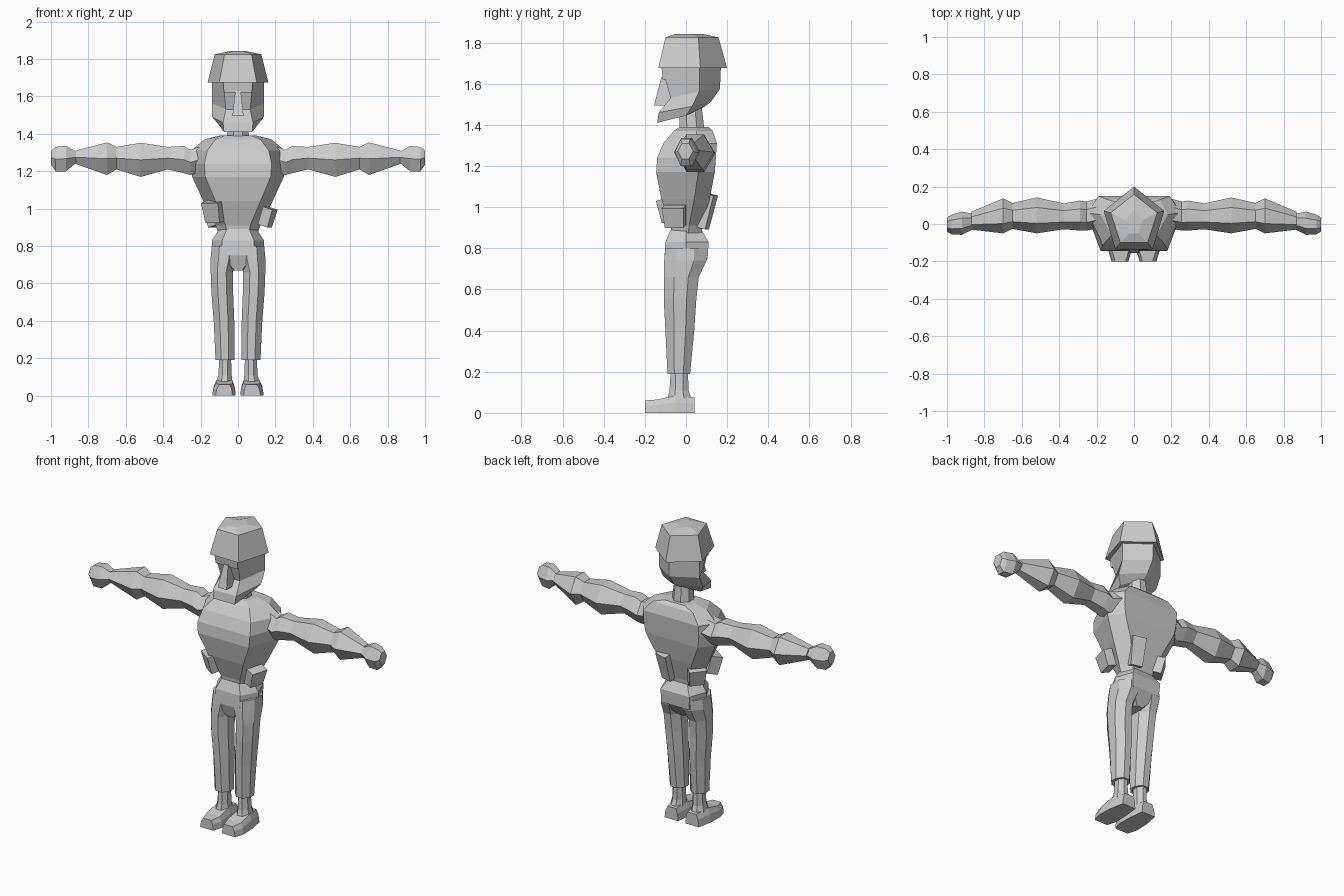
import bpy, bmesh, math
from mathutils import Matrix, Vector

if "Cube" in bpy.data.objects:
    bpy.data.objects.remove(bpy.data.objects["Cube"])

grey = bpy.data.materials.new("plain_grey")
grey.diffuse_color = (0.6, 0.6, 0.6, 1)
grey.use_nodes = True
grey.node_tree.nodes["Principled BSDF"].inputs["Base Color"].default_value = grey.diffuse_color


def loft(name, rings):
    """Skin a list of equal-sized point rings and cap both ends."""
    bm = bmesh.new()
    vs = [[bm.verts.new(p) for p in r] for r in rings]
    n = len(vs[0])
    for a, b in zip(vs, vs[1:]):
        for i in range(n):
            j = (i + 1) % n
            bm.faces.new((a[i], a[j], b[j], b[i]))
    bm.faces.new(vs[0])
    bm.faces.new(vs[-1])
    bmesh.ops.recalc_face_normals(bm, faces=bm.faces)
    me = bpy.data.meshes.new(name)
    bm.to_mesh(me)
    bm.free()
    me.materials.append(grey)
    ob = bpy.data.objects.new(name, me)
    bpy.context.collection.objects.link(ob)
    return ob


def sym(half, z=None):
    """Full ring from its right half; points on the centre line stay single."""
    pts = [p if z is None else (*p, z) for p in half]
    return pts + [(-x, y, h) for x, y, h in reversed(pts) if x > 0]


def both(name, rings):
    """Left and right copies of a lofted part."""
    loft("right_" + name, rings)
    loft("left_" + name, [[(-x, y, z) for x, y, z in r] for r in rings])


def octagon(x0, x1, y0, y1, z, c=0.3):
    """Rectangle with cut corners."""
    cx, cy = c * (x1 - x0), c * (y1 - y0)
    return [(x0 + cx, y0, z), (x1 - cx, y0, z), (x1, y0 + cy, z), (x1, y1 - cy, z),
            (x1 - cx, y1, z), (x0 + cx, y1, z), (x0, y1 - cy, z), (x0, y0 + cy, z)]


def rect(x0, x1, y0, y1, z):
    return [(x0, y0, z), (x1, y0, z), (x1, y1, z), (x0, y1, z)]


# torso: wide chest tapering to the waist
loft("torso", [sym(h, z) for z, h in [
    (0.87, [(.06, -.07), (.105, .01), (.07, .075)]),
    (0.91, [(.065, -.075), (.12, .015), (.075, .08)]),
    (1.04, [(.12, -.12), (.185, .04), (.12, .115)]),
    (1.17, [(.175, -.145), (.245, .06), (.18, .14)]),
    (1.24, [(.18, -.14), (.255, .06), (.19, .145)]),
    (1.31, [(.165, -.11), (.25, .06), (.19, .15)]),
    (1.37, [(.12, -.06), (.18, .05), (.14, .13)]),
    (1.39, [(.07, -.03), (.1, .05), (.07, .11)])]])

# pelvis
loft("pelvis", [sym(h, z) for z, h in [
    (0.67, [(.02, -.08), (.04, 0), (.02, .05)]),
    (0.75, [(.085, -.105), (.14, .0), (.095, .105)]),
    (0.83, [(.085, -.1), (.14, .0), (.1, .11)]),
    (0.89, [(.06, -.075), (.1, .0), (.06, .075)])]])

# trouser legs
both("leg", [octagon(*r) for r in [
    (.02, .12, -.09, .02, .19), (.02, .13, -.1, .04, .4),
    (.026, .142, -.108, .05, .55), (.028, .146, -.108, .062, .66),
    (.005, .146, -.106, .1, .74), (.005, .14, -.1, .1, .8)]])

# ankles and feet
both("ankle", [octagon(*r) for r in [
    (.03, .115, -.09, .025, .07), (.034, .105, -.08, .012, .11),
    (.037, .1, -.075, .01, .2)]])
both("foot", [[(a, y, 0), (b, y, 0), (b - .006, y, h * .6), (b - .02, y, h),
               (a + .015, y, h), (a + .004, y, h * .6)] for a, b, y, h in [
    (.03, .12, -.2, .06), (.012, .138, -.14, .065),
    (.015, .135, -.05, .085), (.025, .118, .042, .075)]])


def arm_ring(x, y0, y1, z0, z1):
    """Six-sided section with an edge at front and back."""
    m, d = (z0 + z1) / 2, (y1 - y0) * .28
    return [(x, y0, m), (x, y0 + d, z1), (x, y1 - d, z1),
            (x, y1, m), (x, y1 - d, z0), (x, y0 + d, z0)]


# arms with shoulder, elbow and cuff bulges, then fists
both("arm", [arm_ring(*r) for r in [
    (.18, -.02, .14, 1.2, 1.34), (.255, -.035, .12, 1.18, 1.315),
    (.29, -.035, .125, 1.19, 1.335), (.375, -.028, .11, 1.21, 1.33),
    (.52, -.05, .142, 1.17, 1.352), (.65, -.026, .112, 1.21, 1.33),
    (.70, -.05, .137, 1.18, 1.354), (.87, -.03, .065, 1.24, 1.31)]])
both("fist", [arm_ring(*r) for r in [
    (.865, -.03, .055, 1.245, 1.305), (.92, -.058, .066, 1.2, 1.335),
    (.975, -.055, .05, 1.2, 1.33), (1.0, -.04, .035, 1.235, 1.31)]])

# neck
loft("neck", [octagon(-.06, .06, -.03, .09, 1.37), octagon(-.05, .05, -.035, .075, 1.5)])

# head with a five-sided plan and a jutting jaw
loft("head", [sym(h) for h in [
    [(.075, -.14, 1.41), (.1, .0, 1.445), (0, .085, 1.485)],
    [(.08, -.132, 1.46), (.138, .03, 1.49), (0, .12, 1.51)],
    [(.065, -.075, 1.53), (.14, .065, 1.565), (0, .165, 1.575)],
    [(.08, -.12, 1.69), (.14, .065, 1.69), (0, .17, 1.69)]]])

# nose wedge and brow
loft("nose", [rect(-.03, .03, -.155, -.06, 1.495), rect(-.015, .015, -.12, -.06, 1.63)])
loft("brow", [rect(-.075, .075, -.113, -.07, 1.62), rect(-.08, .08, -.12, -.07, 1.69)])

# cap with a five-sided plan, flaring brim and raised crown
loft("cap", [sym(h, z) for z, h in [
    (1.675, [(.1, -.135), (.162, .07), (0, .2)]),
    (1.825, [(.072, -.1), (.125, .06), (0, .158)]),
    (1.842, [(.025, -.05), (.045, .02), (0, .08)])]])


# belt pouches, turned to face outwards
def pouch(name, loc, size, turn, tilt):
    w, d, h = (s / 2 for s in size)
    ob = loft(name, [rect(-w * .85, w * .85, -d, d, -h), rect(-w, w, -d, d, h)])
    ob.data.transform(Matrix.Translation(Vector(loc))
                      @ Matrix.Rotation(math.radians(turn), 4, 'Z')
                      @ Matrix.Rotation(math.radians(tilt), 4, 'X'))


pouch("front_left_pouch", (-.125, -.075, .985), (.11, .07, .11), -35, 15)
pouch("right_pouch", (.158, -.055, .955), (.11, .055, .1), 75, 18)
pouch("back_pouch", (.065, .1, .98), (.085, .05, .17), 165, 15)
pouch("back_left_pouch", (-.12, .07, .955), (.1, .06, .1), -130, 15)
